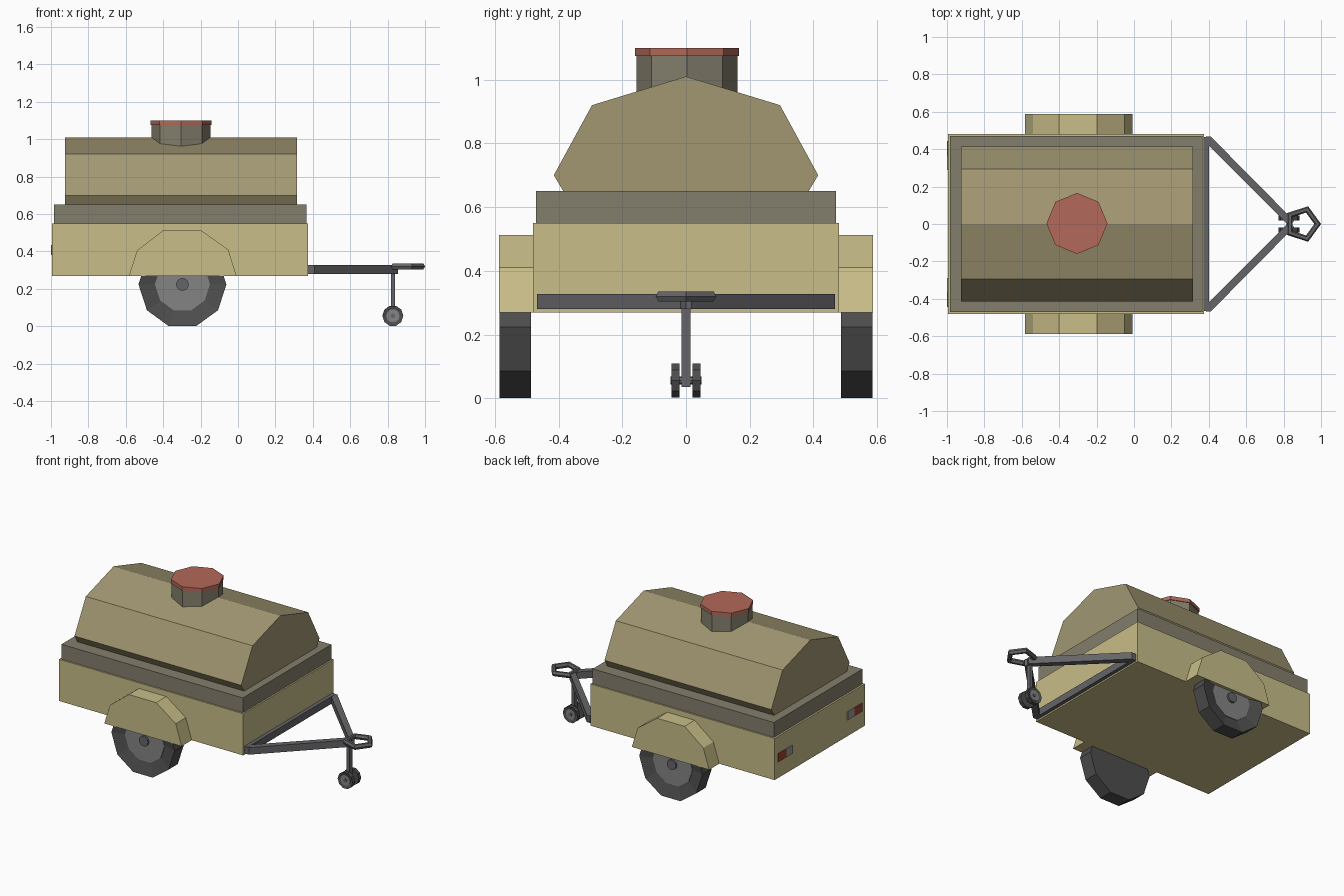
import bpy, bmesh, math
from mathutils import Matrix, Vector

if "Cube" in bpy.data.objects:
    bpy.data.objects.remove(bpy.data.objects["Cube"])


def material(name, r, g, b):
    m = bpy.data.materials.new(name)
    m.diffuse_color = (r, g, b, 1)
    m.use_nodes = True
    m.node_tree.nodes["Principled BSDF"].inputs["Base Color"].default_value = m.diffuse_color
    return m


SAND = material("sand", 0.58, 0.51, 0.25)
OLIVE = material("olive", 0.36, 0.31, 0.17)
TRIM = material("trim_grey", 0.23, 0.21, 0.15)
RED = material("cap_red", 0.45, 0.14, 0.10)
RUBBER = material("rubber", 0.075, 0.075, 0.075)
RIM = material("rim_grey", 0.23, 0.23, 0.23)
STEEL = material("steel", 0.13, 0.13, 0.14)
LENS_RED = material("lens_red", 0.35, 0.06, 0.03)
LENS_GREY = material("lens_grey", 0.35, 0.33, 0.30)


def finish(name, bm, mat):
    bmesh.ops.recalc_face_normals(bm, faces=bm.faces)
    me = bpy.data.meshes.new(name)
    bm.to_mesh(me)
    bm.free()
    me.materials.append(mat)
    ob = bpy.data.objects.new(name, me)
    bpy.context.collection.objects.link(ob)
    return ob


def prism(name, profile, axis, lo, hi, mat, recess=None):
    """Extrude a 2D profile along an axis; recess = (inset, depth) on the outer y end."""
    place = {"x": lambda a, b, t: (t, a, b),
             "y": lambda a, b, t: (a, t, b),
             "z": lambda a, b, t: (a, b, t)}[axis]
    bm = bmesh.new()
    ends = [[bm.verts.new(place(a, b, t)) for a, b in profile] for t in (lo, hi)]
    bm.faces.new(ends[0])
    outer = bm.faces.new(ends[1])
    n = len(profile)
    for i in range(n):
        j = (i + 1) % n
        bm.faces.new((ends[0][i], ends[0][j], ends[1][j], ends[1][i]))
    bmesh.ops.recalc_face_normals(bm, faces=bm.faces)
    if recess:
        bmesh.ops.inset_region(bm, faces=[outer], thickness=recess[0])
        direction = Vector(place(0, 0, hi - lo)).normalized()
        bmesh.ops.translate(bm, verts=outer.verts, vec=-direction * recess[1])
    return finish(name, bm, mat)


def box(name, x0, x1, y0, y1, z0, z1, mat):
    return prism(name, [(x0, y0), (x1, y0), (x1, y1), (x0, y1)], "z", z0, z1, mat)


def ngon(cx, cy, r, n):
    return [(cx + r * math.cos(2 * math.pi * i / n), cy + r * math.sin(2 * math.pi * i / n))
            for i in range(n)]


# body tub and rim trim
box("body_tub", -0.995, 0.375, -0.48, 0.48, 0.27, 0.55, SAND)
box("body_trim", -0.983, 0.365, -0.47, 0.47, 0.55, 0.65, TRIM)

# faceted tank
half = [(0.385, 0.65), (0.415, 0.70), (0.295, 0.92)]
tank = half + [(0, 1.01)] + [(-y, z) for y, z in reversed(half)]
prism("tank", tank, "x", -0.925, 0.315, OLIVE)

# filler neck and lid
prism("filler_neck", ngon(-0.305, 0.003, 0.158, 8), "z", 0.93, 1.077, TRIM)
prism("filler_lid", ngon(-0.305, 0.003, 0.163, 8), "z", 1.075, 1.10, RED)

# wheels and fenders, both sides
WX, WZ = -0.297, 0.224
fender = [(-0.583, 0.27), (-0.54, 0.405), (-0.40, 0.513),
          (-0.197, 0.513), (-0.052, 0.41), (-0.008, 0.27)]
for side, s in (("front", -1), ("back", 1)):
    prism(f"{side}_fender", fender, "y", s * 0.47, s * 0.587, SAND)
    prism(f"{side}_tyre", ngon(WX, WZ, 0.235, 10), "y", s * 0.487, s * 0.585, RUBBER,
          recess=(0.083, 0.022))
    prism(f"{side}_rim", ngon(WX, WZ, 0.147, 10), "y", s * 0.55, s * 0.567, RIM)
    prism(f"{side}_hub", ngon(WX, WZ, 0.034, 12), "y", s * 0.56, s * 0.58, STEEL)

    # drawbar arm
    prism(f"{side}_drawbar", [(0.385, s * 0.468), (0.41, s * 0.468),
                              (0.855, s * 0.018), (0.845, 0), (0.815, s * 0.005),
                              (0.385, s * 0.434)], "z", 0.28, 0.327, STEEL)

    # jack wheel
    prism(f"{side}_jack_wheel", ngon(0.828, 0.056, 0.056, 10), "y", s * 0.02, s * 0.045,
          RUBBER, recess=(0.018, 0.005))
    prism(f"{side}_jack_hub", ngon(0.828, 0.056, 0.036, 10), "y", s * 0.035, s * 0.043, RIM)

    # tail lamp
    y = sorted((s * 0.36, s * 0.445))
    box(f"{side}_red_lens", -1.0, -0.99, *y, 0.38, 0.435, LENS_RED)
    y = sorted((s * 0.29, s * 0.36))
    box(f"{side}_grey_lens", -1.0, -0.99, *y, 0.38, 0.435, LENS_GREY)

# cross bar against the tub
box("cross_bar", 0.37, 0.40, -0.465, 0.465, 0.28, 0.328, STEEL)

# jack leg and axle
box("jack_leg", 0.818, 0.84, -0.014, 0.014, 0.035, 0.31, STEEL)
prism("jack_axle", ngon(0.828, 0.056, 0.012, 8), "y", -0.048, 0.048, STEEL)

# five-sided towing ring with hexagonal section
bpy.ops.mesh.primitive_torus_add(major_segments=5, minor_segments=6, major_radius=0.082,
                                 minor_radius=0.018, location=(0.90, 0, 0.32))
ring = bpy.context.object
ring.name = "towing_ring"
ring.data.materials.append(STEEL)
